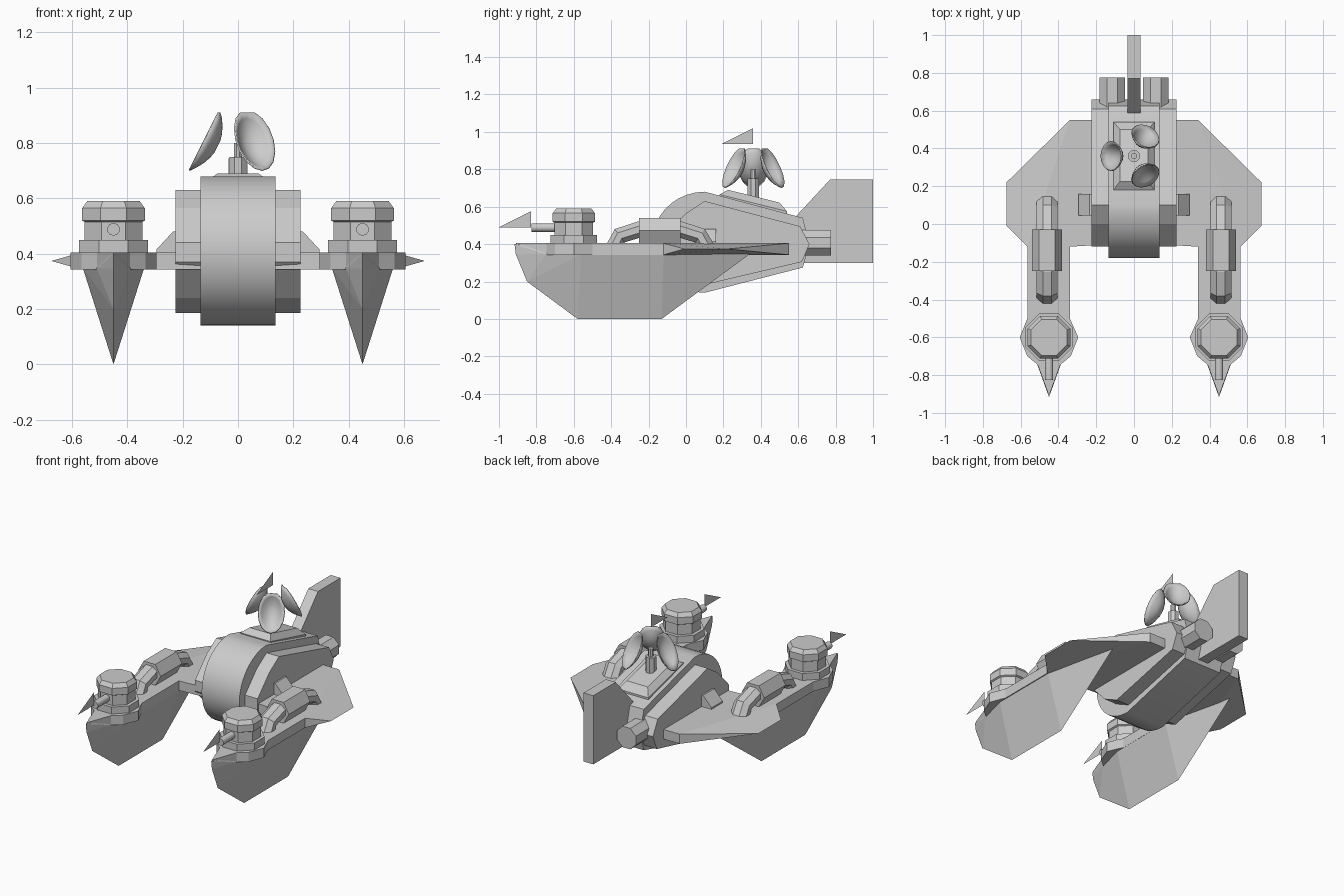
import bpy, bmesh
from math import sin, cos, pi, radians
from mathutils import Vector, Matrix

if "Cube" in bpy.data.objects:
    bpy.data.objects.remove(bpy.data.objects["Cube"])


def make(name, bm, mirror=False, smooth=None, recalc=True):
    if recalc:
        bmesh.ops.recalc_face_normals(bm, faces=bm.faces[:])
    me = bpy.data.meshes.new(name)
    bm.to_mesh(me)
    bm.free()
    ob = bpy.data.objects.new(name, me)
    bpy.context.collection.objects.link(ob)
    if mirror:
        ob.modifiers.new("mirror", 'MIRROR')
    if smooth:
        bpy.ops.object.select_all(action='DESELECT')
        ob.select_set(True)
        bpy.context.view_layer.objects.active = ob
        bpy.ops.object.shade_smooth_by_angle(angle=radians(smooth))
    return ob


def loft(rings, cap=True):
    bm = bmesh.new()
    vs = [[bm.verts.new(p) for p in r] for r in rings]
    n = len(vs[0])
    for a, b in zip(vs, vs[1:]):
        for i in range(n):
            bm.faces.new((a[i], a[(i + 1) % n], b[(i + 1) % n], b[i]))
    if cap:
        bm.faces.new(vs[0])
        bm.faces.new(vs[-1])
    return bm


def slab(profile, x0, x1):
    # side profile (y, z) extruded across x
    return loft([[(x, y, z) for y, z in profile] for x in (x0, x1)])


def gon(n, apothem, off=0.5):
    r = apothem / cos(pi / n)
    return [(r * cos(2 * pi * (i + off) / n), r * sin(2 * pi * (i + off) / n)) for i in range(n)]


# Central body: wide faceted core and a rounded centre band
core = [(-.12, .44), (0, .565), (.1, .63), (.61, .495), (.66, .4),
        (.62, .305), (.11, .185), (0, .24), (-.12, .37)]
make("body_core", slab(core, -.225, .225))
arc = [(.1 - .28 * sin(t), .41 + .27 * cos(t)) for t in [pi * i / 18 for i in range(19)]]
make("body_band", slab(arc + [(.625, .275), (.66, .4), (.625, .54)], -.135, .135), smooth=25)

# Tail fin and engine nozzles
make("tail_fin", slab([(.58, .54), (.77, .745), (1, .745), (1, .3), (.58, .3)], -.035, .035))
make("engine_nozzle", loft([[(.115 + a, y, .408 + b) for a, b in gon(8, .068)] for y in (.55, .775)]), True)

# Deck with swept wing, thinning to a sharp wing tip
edge = [(0, .55), (0, -.1), (.34, -.12), (.34, -.5), (.295, -.6), (.335, -.7), (.39, -.745),
        (.45, -.91), (.51, -.745), (.565, -.7), (.605, -.6), (.565, -.5), (.565, -.12), (.34, .55)]
bm = bmesh.new()
top = [bm.verts.new((x, y, .405)) for x, y in edge]
bot = [bm.verts.new((x, y, .343)) for x, y in edge]
tip = [bm.verts.new((.675, y, .374)) for y in (-.01, .22)]
for ring in (top, bot):
    bm.faces.new(ring)
    bm.faces.new((ring[-2], tip[0], tip[1], ring[-1]))
for i in range(1, len(edge) - 2):
    bm.faces.new((top[i], top[i + 1], bot[i + 1], bot[i]))
bm.faces.new((top[-2], bot[-2], tip[0]))
bm.faces.new((top[-1], bot[-1], tip[1]))
bm.faces.new((top[-1], top[0], bot[0], bot[-1]))
make("wing_deck", bm, True)

# V-shaped keels below the deck arms
bm = bmesh.new()
for w, y in [(0, -.91), (.06, -.75), (.11, -.56), (.11, -.12), (0, .34)]:
    for s in ((-1, 1) if w else (1,)):
        bm.verts.new((.45 + s * w, y, .346))
for y, z in [(-.917, .4), (-.905, .34), (-.85, .2), (-.58, 0), (-.13, 0)]:
    bm.verts.new((.45, y, z))
bmesh.ops.convex_hull(bm, input=bm.verts[:])
make("keel", bm, True)

# Turrets with barrels
levels = [(.125, .4), (.125, .45), (.104, .45), (.104, .515), (.113, .52), (.113, .565), (.095, .59)]
make("turret", loft([[(.45 + a, -.6 + b, z) for a, b in gon(8, r)] for r, z in levels]), True)
make("turret_barrel", loft([[(.45 + a, y, .488 + b) for a, b in gon(10, .022)] for y in (-.65, -.825)]), True, 40)


# Thin triangular flags
def flag(name, x, y, z, mirror):
    bm = bmesh.new()
    bm.faces.new([bm.verts.new(p) for p in ((x, y, z), (x, y + .17, z), (x, y + .17, z + .085))])
    make(name, bm, mirror, recalc=False)


flag("muzzle_flag", .45, -1, .49, True)
flag("antenna_flag", 0, .187, .934, False)

# Arched pipes and their sleeves
path = [Vector((.46, y, z)) for y, z in
        [(-.385, .38), (-.355, .445), (-.25, .478), (-.03, .478), (.075, .445), (.11, .38)]]
rings = []
for i, p in enumerate(path):
    d = (path[min(i + 1, 5)] - path[max(i - 1, 0)]).normalized()
    up = Vector((1, 0, 0)).cross(d)
    rings.append([p + Vector((a, 0, 0)) + up * b * .8 for a, b in gon(8, .055)])
make("pipe", loft(rings), True)
hexa = [(-.08, 0), (-.042, .068), (.042, .068), (.08, 0), (.042, -.068), (-.042, -.068)]
make("pipe_sleeve", loft([[(.46 + a, y, .472 + b) for a, b in hexa] for y in (-.25, -.03)]), True)

# Gussets between body and deck
tri = [(.2, .39), (.2, .48), (.235, .48), (.295, .415), (.295, .39)]
make("gusset", loft([[(x, y, z) for x, z in tri] for y in (.045, .16)]), True)

# Antenna plinth and mast
plinth = []
for w, y0, z0, y1, z1 in [(.108, .18, .61, .54, .52), (.108, .18, .665, .54, .575), (.075, .225, .69, .5, .622)]:
    plinth.append([(-w, y0, z0), (w, y0, z0), (w, y1, z1), (-w, y1, z1)])
make("antenna_plinth", loft(plinth))
make("antenna_mast", loft([[(a, .36 + b, z) for a, b in gon(8, r)]
                           for r, z in [(.03, .62), (.03, .75), (.015, .75), (.015, .8)]]))

# Three curved dishes facing outward around the mast
up = Vector((.5, 0, 1)).normalized()
out = Vector((-1, 0, .5)).normalized()
for k in range(3):
    bm = bmesh.new()
    turn = Matrix.Translation((0, .36, 0)) @ Matrix.Rotation(k * 2 * pi / 3, 4, 'Z')
    rows = []
    for t in [j / 5 for j in range(1, 6)]:
        row = []
        for i in range(16):
            a = 2 * pi * i / 16
            p = (Vector((-.075, 0, .788)) + up * .122 * t * cos(a)
                 + Vector((0, .078 * t * sin(a), 0)) + out * .052 * t * t)
            p.z = min(p.z, .91)
            row.append(bm.verts.new(turn @ p))
        rows.append(row)
    bm.faces.new(rows[0])
    for r, s in zip(rows, rows[1:]):
        for i in range(16):
            bm.faces.new((r[i], r[(i + 1) % 16], s[(i + 1) % 16], s[i]))
    dish = make("antenna_dish", bm, smooth=40)
    m = dish.modifiers.new("thickness", 'SOLIDIFY')
    m.thickness = .006
    m.offset = 0
